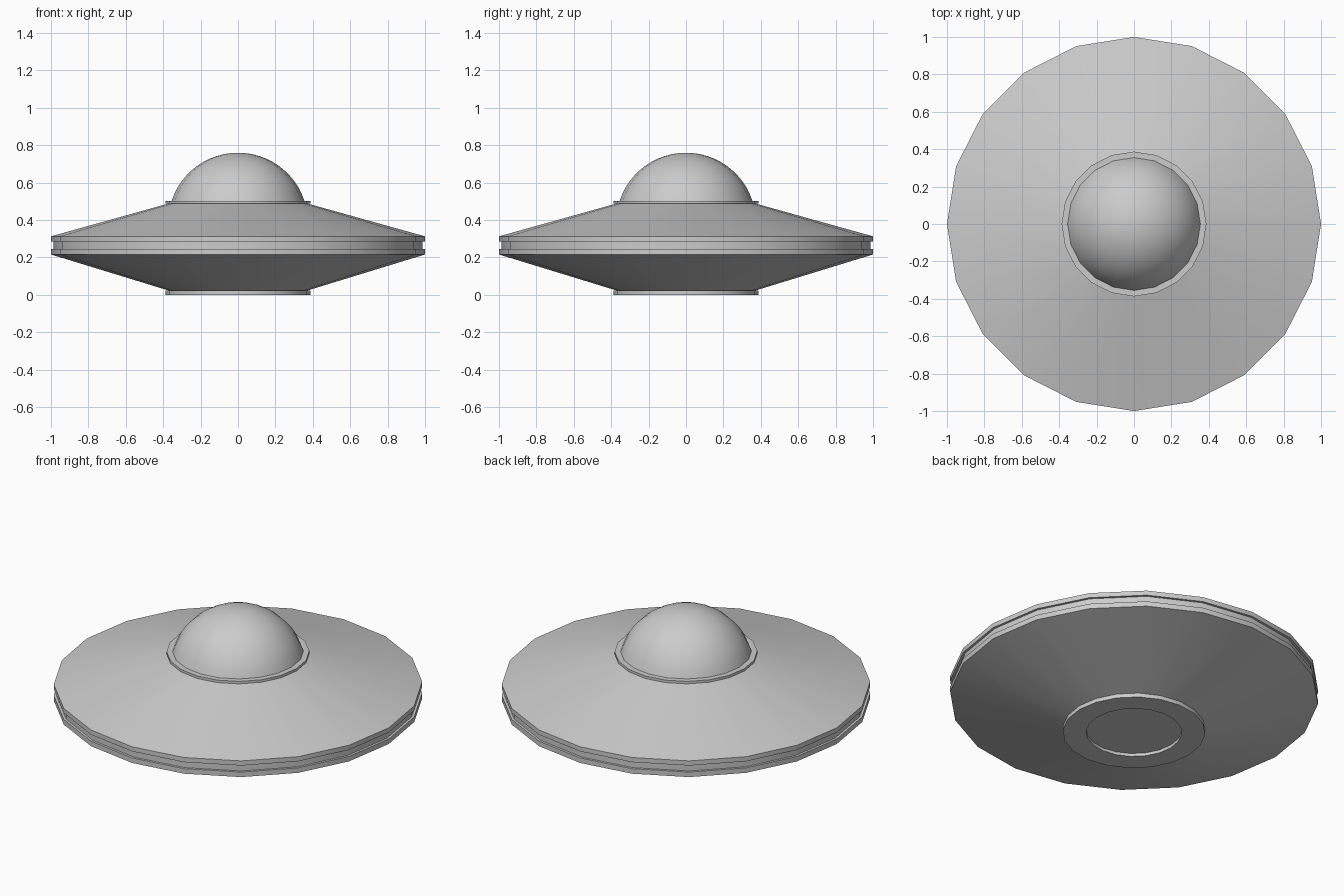
import bpy, bmesh
from math import pi, sin, cos, asin, radians

if "Cube" in bpy.data.objects:
    bpy.data.objects.remove(bpy.data.objects["Cube"])

SIDES = 20


def lathe(name, profile):
    """Revolve (radius, z) points around z; radius 0 makes a pole."""
    bm = bmesh.new()
    rings = []
    for r, z in profile:
        if r == 0:
            rings.append([bm.verts.new((0, 0, z))] * SIDES)
        else:
            rings.append([bm.verts.new((r * cos(2 * pi * i / SIDES),
                                        r * sin(2 * pi * i / SIDES), z))
                          for i in range(SIDES)])
    for a, b in zip(rings, rings[1:]):
        for i in range(SIDES):
            j = (i + 1) % SIDES
            bm.faces.new(dict.fromkeys((a[i], a[j], b[j], b[i])))
    bmesh.ops.recalc_face_normals(bm, faces=bm.faces)
    mesh = bpy.data.meshes.new(name)
    bm.to_mesh(mesh)
    bm.free()
    obj = bpy.data.objects.new(name, mesh)
    bpy.context.collection.objects.link(obj)
    bpy.ops.object.select_all(action='DESELECT')
    obj.select_set(True)
    bpy.context.view_layer.objects.active = obj
    bpy.ops.object.shade_smooth_by_angle(angle=radians(30))
    return obj


# Saucer body: recessed base ring, lower cone, grooved rim, upper cone, dome collar
lathe("saucer_hull", [
    (0, 0.018), (0.26, 0.018), (0.26, 0), (0.387, 0), (0.387, 0.024), (0.373, 0.024),
    (1.0, 0.216), (1.0, 0.246), (0.986, 0.246), (0.986, 0.285), (1.0, 0.285), (1.0, 0.313),
    (0.373, 0.488), (0.387, 0.488), (0.387, 0.503), (0.355, 0.503), (0, 0.503),
])

# Cockpit dome: spherical cap standing on the collar
base_r, base_z, top_z = 0.355, 0.503, 0.76
h = top_z - base_z
R = (base_r ** 2 + h ** 2) / (2 * h)
start = asin((base_z - (top_z - R)) / R)
STEPS = 12
arc = [start + (pi / 2 - start) * k / STEPS for k in range(STEPS)]
lathe("cockpit_dome", [(R * cos(a), top_z - R + R * sin(a)) for a in arc] + [(0, top_z)])
